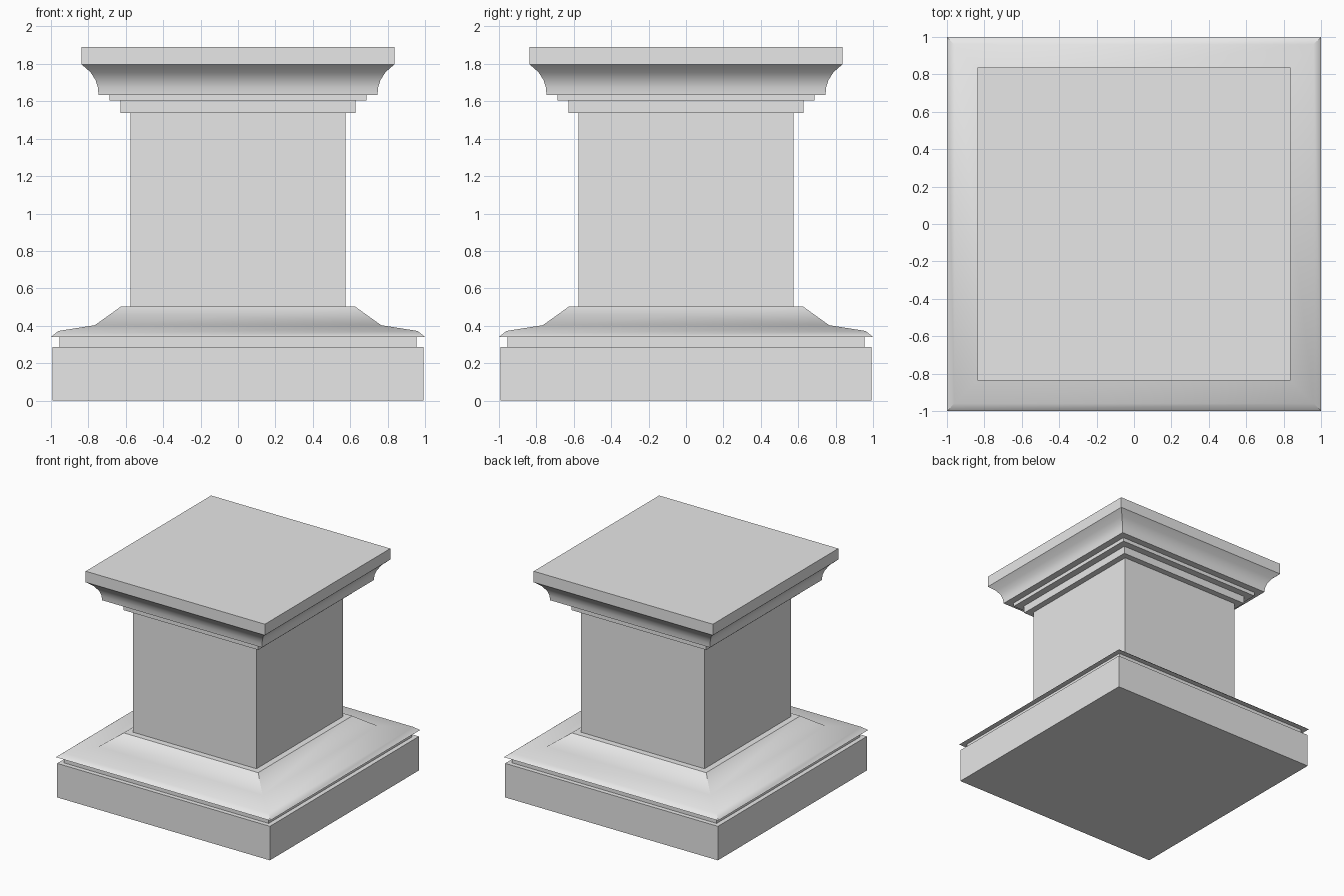
import bpy, bmesh

if "Cube" in bpy.data.objects:
    bpy.data.objects.remove(bpy.data.objects["Cube"])

stone = bpy.data.materials.new("pale grey stone")
stone.diffuse_color = (0.8, 0.8, 0.8, 1)
stone.use_nodes = True
stone.node_tree.nodes["Principled BSDF"].inputs["Base Color"].default_value = stone.diffuse_color


def square_loft(name, profile, smooth=False):
    """Closed square solid from (half_width, z) rings, bottom to top."""
    bm = bmesh.new()
    rings = [[bm.verts.new((sx * h, sy * h, z))
              for sx, sy in ((-1, -1), (1, -1), (1, 1), (-1, 1))]
             for h, z in profile]
    for lo, hi in zip(rings, rings[1:]):
        for i in range(4):
            j = (i + 1) % 4
            bm.faces.new((lo[i], lo[j], hi[j], hi[i]))
    bm.faces.new(rings[0][::-1])
    bm.faces.new(rings[-1])
    mesh = bpy.data.meshes.new(name)
    bm.to_mesh(mesh)
    bm.free()
    mesh.materials.append(stone)
    obj = bpy.data.objects.new(name, mesh)
    bpy.context.collection.objects.link(obj)
    if smooth:
        bpy.ops.object.select_all(action='DESELECT')
        obj.select_set(True)
        bpy.context.view_layer.objects.active = obj
        bpy.ops.object.shade_smooth_by_angle(angle=0.5236)
    return obj


# Base: plinth, recessed fillet, flared moulding
square_loft("plinth", [(0.993, 0), (0.993, 0.287)])
square_loft("base_fillet", [(0.955, 0.287), (0.955, 0.34)])
square_loft("base_moulding",
            [(1.0, 0.34), (0.96, 0.372), (0.765, 0.403), (0.627, 0.502)], True)

# Shaft
square_loft("shaft", [(0.576, 0.502), (0.576, 1.538)])

# Capital: two steps, cove, top slab
square_loft("lower_step", [(0.628, 1.538), (0.628, 1.603)])
square_loft("upper_step", [(0.688, 1.603), (0.688, 1.635)])
square_loft("cove", [(0.746, 1.635), (0.749, 1.673), (0.761, 1.712),
                     (0.788, 1.755), (0.836, 1.797)], True)
square_loft("top_slab", [(0.836, 1.797), (0.836, 1.89)])
